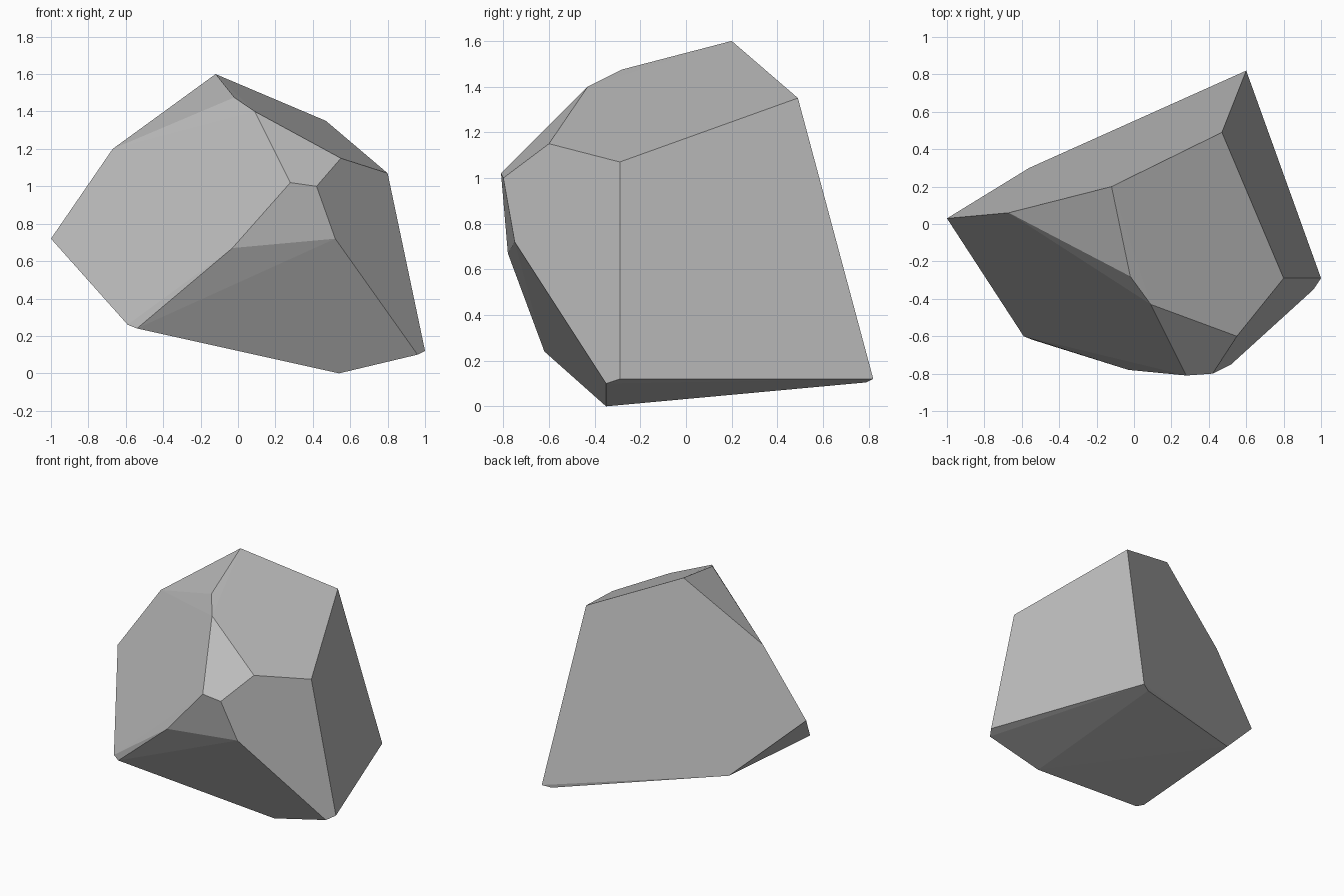
import bpy
import bmesh
import math

# Remove the default object
default_cube = bpy.data.objects.get("Cube")
if default_cube:
    bpy.data.objects.remove(default_cube, do_unlink=True)


def make_material(name, value):
    """Flat grey material, same colour in viewport and render."""
    material = bpy.data.materials.new(name)
    material.use_nodes = True
    colour = (value, value, value, 1)
    material.diffuse_color = colour
    shader = material.node_tree.nodes["Principled BSDF"]
    shader.inputs["Base Color"].default_value = colour
    shader.inputs["Roughness"].default_value = 1
    return material


def make_faceted_stone(name, corners, material):
    """Wrap the corners in a convex skin and merge nearly flat triangles."""
    bm = bmesh.new()
    for corner in corners:
        bm.verts.new(corner)
    bmesh.ops.convex_hull(bm, input=list(bm.verts))
    loose = [vert for vert in bm.verts if not vert.link_faces]
    bmesh.ops.delete(bm, geom=loose, context="VERTS")
    bmesh.ops.dissolve_limit(bm, angle_limit=math.radians(2),
                             verts=list(bm.verts), edges=list(bm.edges))
    bmesh.ops.recalc_face_normals(bm, faces=list(bm.faces))
    mesh = bpy.data.meshes.new(name)
    bm.to_mesh(mesh)
    bm.free()
    mesh.materials.append(material)
    stone = bpy.data.objects.new(name, mesh)
    bpy.context.scene.collection.objects.link(stone)
    return stone


# Upper ridge, from the peak round the sloping crown
crown = [
    (-.12, .2, 1.6), (-.02, -.28, 1.475), (.09, -.43, 1.4),
    (.55, -.6, 1.15), (.8, -.29, 1.07), (.47, .49, 1.35), (-.67, .06, 1.2),
]

# Chipped front nose and the left tip
girdle = [
    (.28, -.81, 1.02), (.42, -.8, 1), (.52, -.75, .72),
    (-.03, -.78, .67), (-1, .03, .72),
]

# Tilted underside
base = [
    (-.59, -.6, .26), (-.54, -.62, .24), (.54, -.35, 0), (.96, -.35, .1),
    (1, -.29, .12), (.6, .82, .12), (.54, .79, .105), (-.56, .3, .3),
]

grey_stone = make_material("grey stone", .5)
make_faceted_stone("rock", crown + girdle + base, grey_stone)
